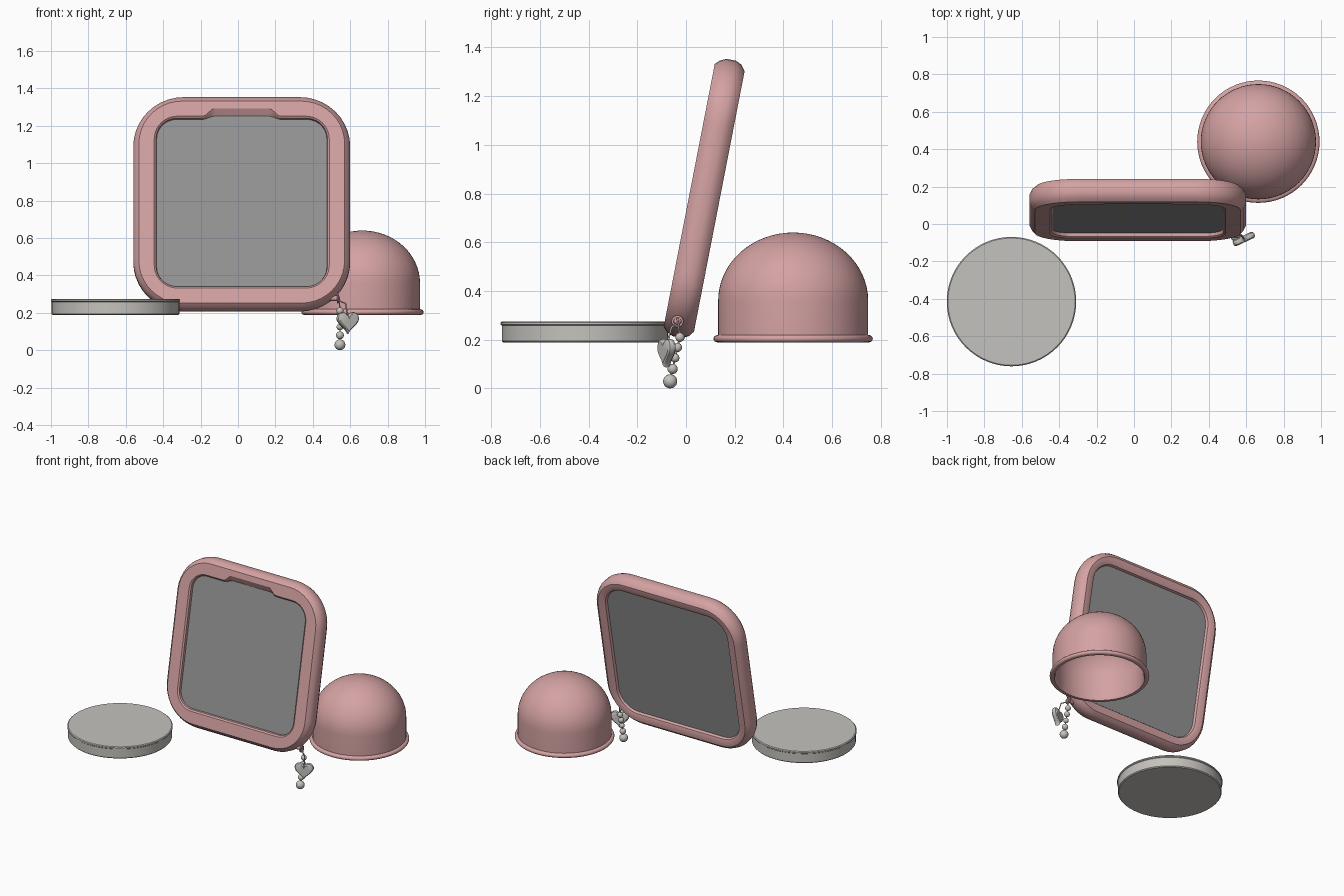
import bpy, bmesh
from math import sin, cos, pi, radians
from mathutils import Vector

cube = bpy.data.objects.get("Cube")
if cube:
    bpy.data.objects.remove(cube, do_unlink=True)


def material(name, rgb):
    m = bpy.data.materials.new(name)
    m.use_nodes = True
    color = (*rgb, 1)
    m.diffuse_color = color
    m.node_tree.nodes["Principled BSDF"].inputs["Base Color"].default_value = color
    return m


pink = material("dusty pink", (0.66, 0.36, 0.365))
stone = material("warm grey", (0.56, 0.54, 0.51))
mirror_grey = material("mirror grey", (0.30, 0.30, 0.305))


def smooth(ob, angle=30):
    bpy.ops.object.select_all(action='DESELECT')
    ob.select_set(True)
    bpy.context.view_layer.objects.active = ob
    bpy.ops.object.shade_smooth_by_angle(angle=radians(angle))


def loft(name, rings, mat, location, rotation=(0, 0, 0), cyclic=False):
    """Skin a list of equal-length point rings; cap the ends or join them."""
    bm = bmesh.new()
    loops = [[bm.verts.new(p) for p in ring] for ring in rings]
    pairs = list(zip(loops, loops[1:]))
    if cyclic:
        pairs.append((loops[-1], loops[0]))
    else:
        bm.faces.new(loops[0])
        bm.faces.new(loops[-1])
    for a, b in pairs:
        for i in range(len(a)):
            j = (i + 1) % len(a)
            bm.faces.new((a[i], a[j], b[j], b[i]))
    bmesh.ops.recalc_face_normals(bm, faces=bm.faces)
    me = bpy.data.meshes.new(name)
    bm.to_mesh(me)
    bm.free()
    me.materials.append(mat)
    ob = bpy.data.objects.new(name, me)
    bpy.context.collection.objects.link(ob)
    ob.location, ob.rotation_euler = location, rotation
    smooth(ob)
    return ob


def lathe(name, profile, mat, location, sides=64):
    rings = [[(r * cos(2 * pi * i / sides), r * sin(2 * pi * i / sides), z)
              for i in range(sides)] for r, z in profile]
    return loft(name, rings, mat, location)


# Mirror frame: rounded square rings, with a finger notch in the top edge
NOTCH = [(0.21, 0), (0.195, 0.12), (0.16, 0.88), (0.145, 1)]
NOTCH += [(-u, f) for u, f in reversed(NOTCH)]


def frame_ring(inset, depth, lift=0.0, steps=10):
    half, r = 0.58 - inset, 0.27 - 1.3 * inset
    c = half - r
    pts = []
    for k, (sx, sz) in enumerate([(1, 1), (-1, 1), (-1, -1), (1, -1)]):
        for i in range(steps + 1):
            a = (k + i / steps) * pi / 2
            pts.append((sx * c + r * cos(a), depth, sz * c + r * sin(a)))
        if k == 0:
            pts += [(u, depth, half + lift * f) for u, f in NOTCH]
    return pts


FRAME_AT, TILT = (0.02, 0.075, 0.78), (radians(-11), 0, 0)
front_inner = frame_ring(0.125, -0.038, 0.018)
back_inner = frame_ring(0.098, 0.04)
frame_rings = [
    front_inner,
    frame_ring(0.122, -0.055, 0.04),
    frame_ring(0.112, -0.063, 0.042),
    frame_ring(0.03, -0.063),
    frame_ring(0.012, -0.045),
    frame_ring(0, -0.02),
    frame_ring(0, 0.02),
    frame_ring(0.012, 0.045),
    frame_ring(0.035, 0.063),
    frame_ring(0.07, 0.063),
    frame_ring(0.09, 0.055),
    back_inner,
]
loft("mirror_frame", frame_rings, pink, FRAME_AT, TILT, cyclic=True)
loft("mirror_glass", [front_inner, back_inner], mirror_grey, FRAME_AT, TILT)

# Hollow domed lid with a rolled rim
dome = [pi / 2 * i / 16 for i in range(16)] + [pi / 2 - 0.02]
outer = [(0.308 * cos(a), 0.36 + 0.28 * sin(a)) for a in dome]
inner = [(0.29 * cos(a), 0.36 + 0.262 * sin(a)) for a in reversed(dome)]
rim = [(0.311 + 0.016 * cos(a), 0.204 + 0.015 * sin(a))
       for a in (-pi / 2 + pi * i / 8 for i in range(9))]
lathe("domed_lid", inner + [(0.29, 0.215), (0.297, 0.19)] + rim
      + [(0.308, 0.22)] + outer, pink, (0.665, 0.44, 0))

# Round flat base dish
lathe("round_dish", [(0.335, 0.188), (0.341, 0.194), (0.341, 0.258), (0.346, 0.262),
                     (0.346, 0.27), (0.34, 0.275)], stone, (-0.655, -0.415, 0))

# Stud on the frame's lower left corner that holds the charms
bpy.ops.mesh.primitive_cylinder_add(vertices=20, radius=0.014, depth=0.06,
                                    location=(0.51, -0.035, 0.278), rotation=(0, pi / 2, 0))
stud = bpy.context.object
stud.name = "charm_stud"
stud.data.materials.append(pink)
smooth(stud)
bpy.ops.mesh.primitive_torus_add(major_radius=0.02, minor_radius=0.005, major_segments=24,
                                 minor_segments=8, location=(0.535, -0.035, 0.275),
                                 rotation=(0, pi / 2, 0))
ring = bpy.context.object
ring.name = "charm_ring"
ring.data.materials.append(pink)
smooth(ring, 60)

# Strand of beads
beads = [(-0.025, 0.21, 0.019), (-0.035, 0.168, 0.019), (-0.045, 0.125, 0.018),
         (-0.055, 0.08, 0.021), (-0.065, 0.029, 0.029)]
for i, (y, z, r) in enumerate(beads):
    bpy.ops.mesh.primitive_uv_sphere_add(segments=20, ring_count=12, radius=r,
                                         location=(0.545, y, z))
    bead = bpy.context.object
    bead.name = f"bead_{i + 1}"
    bead.data.materials.append(stone)
    smooth(bead, 60)


# Heart charm
def heart_ring(scale, depth, count=40):
    pts = []
    for i in range(count):
        t = 2 * pi * (i + 0.5) / count
        x = 16 * sin(t) ** 3
        z = 13 * cos(t) - 5 * cos(2 * t) - 2 * cos(3 * t) - cos(4 * t) + 2.5
        pts.append((x * scale * 0.004, depth, z * scale * 0.0041))
    return pts


heart_layers = [(0.8, -0.018), (0.95, -0.012), (1, 0), (0.95, 0.012), (0.8, 0.018)]
loft("heart_charm", [heart_ring(s, d) for s, d in heart_layers], stone,
     (0.587, -0.08, 0.145), (0, 0, radians(25)))


# Cords for both charms
def cord(name, points):
    cu = bpy.data.curves.new(name, 'CURVE')
    cu.dimensions = '3D'
    cu.bevel_depth, cu.bevel_resolution = 0.004, 1
    sp = cu.splines.new('POLY')
    sp.points.add(len(points) - 1)
    for p, co in zip(sp.points, points):
        p.co = (*Vector(co), 1)
    cu.materials.append(stone)
    bpy.context.collection.objects.link(bpy.data.objects.new(name, cu))


cord("bead_cord", [(0.54, -0.035, 0.29)] + [(0.545, y, z) for y, z, r in beads])
cord("heart_cord", [(0.54, -0.04, 0.265), (0.575, -0.06, 0.25), (0.587, -0.078, 0.18)])
